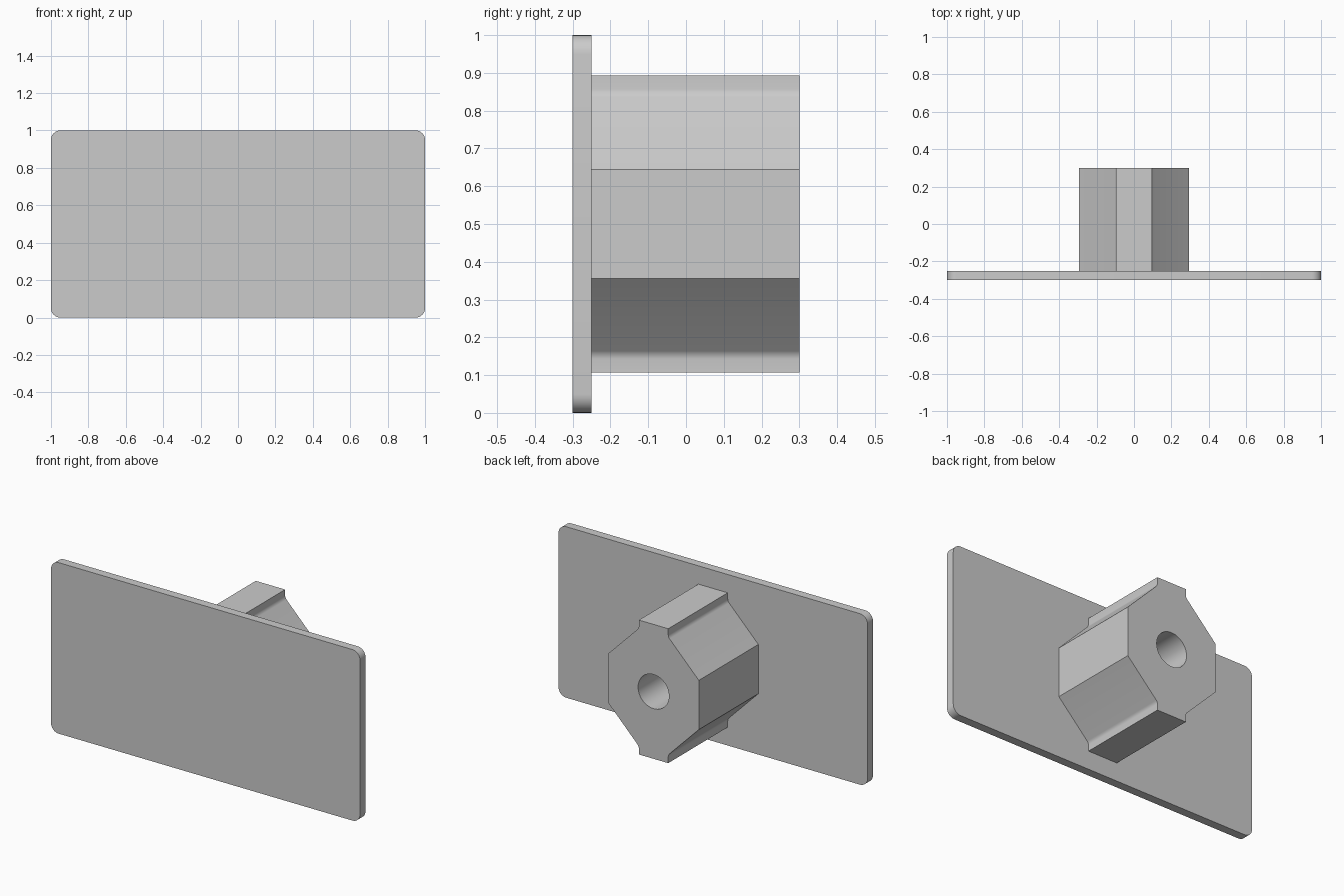
import bpy, bmesh, math
from mathutils import Matrix, Vector

cube = bpy.data.objects.get("Cube")
if cube:
    bpy.data.objects.remove(cube, do_unlink=True)

MID = 0.5                       # height of the hub axis
BACK, SEAT, FRONT = 0.3, -0.25, -0.3

grey = bpy.data.materials.new("light grey")
grey.use_nodes = True
colour = (0.6, 0.6, 0.6, 1)
grey.diffuse_color = colour
grey.node_tree.nodes["Principled BSDF"].inputs["Base Color"].default_value = colour


def prism(name, points, y0, y1, is_rounded, radius, segments):
    """Extrude an x-z outline along y and round its chosen lengthwise edges."""
    bm = bmesh.new()
    face = bm.faces.new([bm.verts.new((x, y0, MID + z)) for x, z in points])
    moved = bmesh.ops.extrude_face_region(bm, geom=[face])["geom"]
    bmesh.ops.translate(bm, vec=(0, y1 - y0, 0),
                        verts=[v for v in moved if isinstance(v, bmesh.types.BMVert)])
    bmesh.ops.recalc_face_normals(bm, faces=bm.faces)
    edges = [e for e in bm.edges
             if abs(e.verts[0].co.y - e.verts[1].co.y) > 0.01
             and is_rounded(e.verts[0].co)]
    bmesh.ops.bevel(bm, geom=edges, offset=radius, offset_type='OFFSET',
                    segments=segments, profile=0.5, affect='EDGES')
    return finish(name, bm)


def finish(name, bm):
    mesh = bpy.data.meshes.new(name)
    bm.to_mesh(mesh)
    bm.free()
    mesh.materials.append(grey)
    obj = bpy.data.objects.new(name, mesh)
    bpy.context.collection.objects.link(obj)
    return obj


def smooth(obj):
    bpy.ops.object.select_all(action='DESELECT')
    obj.select_set(True)
    bpy.context.view_layer.objects.active = obj
    bpy.ops.object.shade_smooth_by_angle(angle=math.radians(30))


# Front plate with rounded corners
plate = prism("front_plate", [(-1, -0.5), (1, -0.5), (1, 0.5), (-1, 0.5)],
              FRONT, SEAT, lambda co: True, 0.05, 8)

# Eight-sided hub with raised ribs above and below, filleted where they meet
quarter = [(0.293, 0.144), (0.095, 0.345), (0.095, 0.393)]
upper = quarter + [(-x, z) for x, z in reversed(quarter)]
outline = upper + [(-x, -z) for x, z in upper]
hub = prism("hub", outline, SEAT, BACK,
            lambda co: abs(abs(co.z - MID) - 0.345) < 0.01, 0.012, 4)

# Round bore from the back of the hub to the plate
bm = bmesh.new()
bmesh.ops.create_cone(bm, cap_ends=True, segments=48, radius1=0.1, radius2=0.1, depth=0.7,
                      matrix=Matrix.Translation(Vector((0, 0, MID)))
                      @ Matrix.Rotation(math.pi / 2, 4, 'X'))
cutter = finish("bore_cutter", bm)
cutter.hide_render = True
cut = hub.modifiers.new("bore", 'BOOLEAN')
cut.operation = 'DIFFERENCE'
cut.solver = 'EXACT'
cut.object = cutter
bpy.context.view_layer.objects.active = hub
bpy.ops.object.modifier_apply(modifier=cut.name)
bpy.data.objects.remove(cutter, do_unlink=True)

for obj in (plate, hub):
    smooth(obj)
